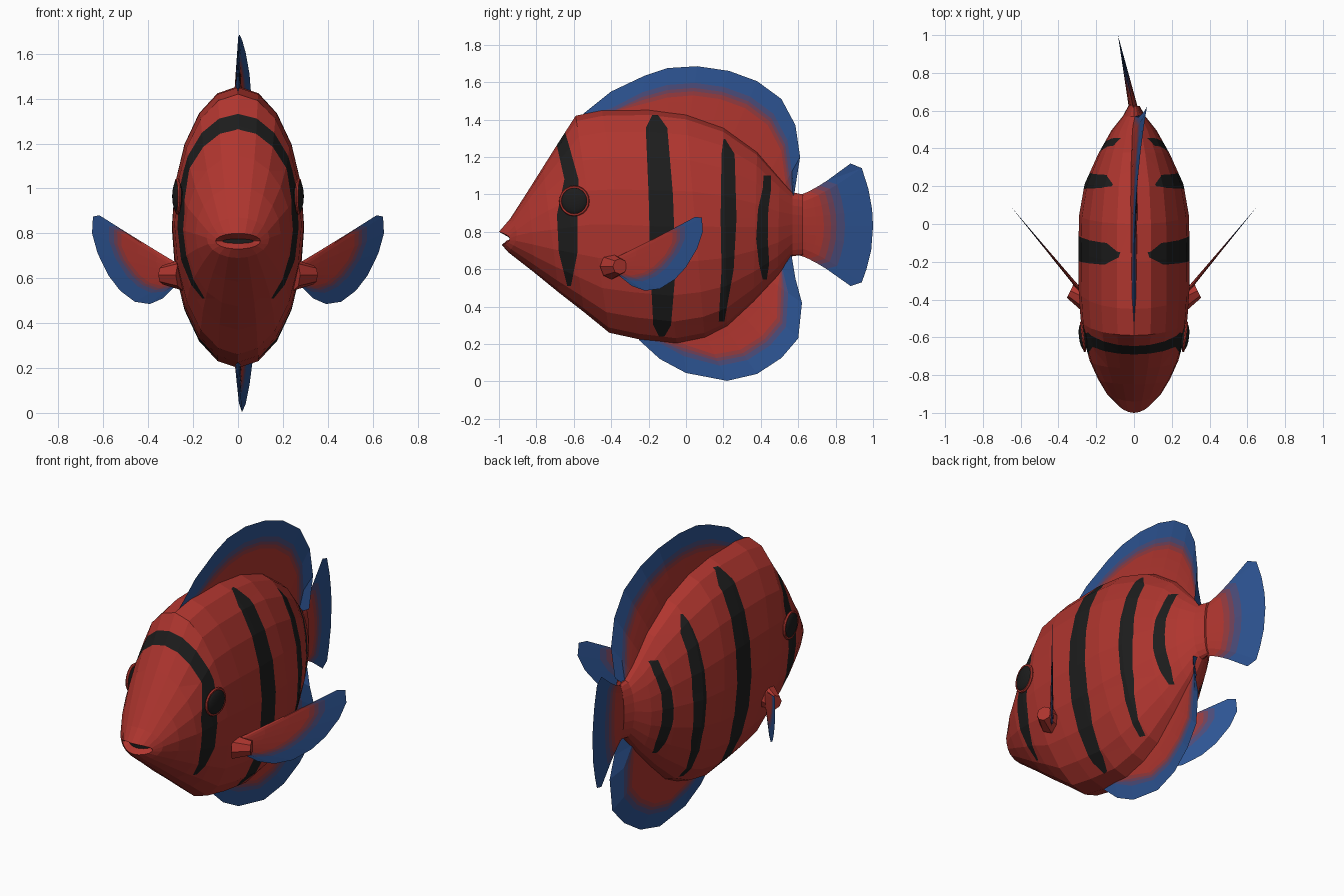
import bpy, bmesh, math
from mathutils import Vector

if "Cube" in bpy.data.objects:
    bpy.data.objects.remove(bpy.data.objects["Cube"], do_unlink=True)


def material(name, r, g, b):
    m = bpy.data.materials.new(name)
    m.use_nodes = True
    m.diffuse_color = (r, g, b, 1)
    node = m.node_tree.nodes["Principled BSDF"]
    node.inputs["Base Color"].default_value = (r, g, b, 1)
    node.inputs["Roughness"].default_value = 0.8
    return m


RED = material("red", 0.43, 0.036, 0.028)
BLACK = material("black", 0.012, 0.012, 0.012)
DUSK = material("dusky red", 0.29, 0.042, 0.048)
MAUVE = material("mauve", 0.16, 0.053, 0.1)
PLUM = material("plum blue", 0.07, 0.07, 0.19)
BLUE = material("blue", 0.026, 0.088, 0.29)


def finish(name, bm, mats):
    bmesh.ops.recalc_face_normals(bm, faces=bm.faces)
    mesh = bpy.data.meshes.new(name)
    bm.to_mesh(mesh)
    bm.free()
    for m in mats:
        mesh.materials.append(m)
    ob = bpy.data.objects.new(name, mesh)
    bpy.context.collection.objects.link(ob)
    return ob


# Body: tilted elliptical rings (top y, top z, bottom y, bottom z, half width, bow)
RINGS = [
    (-.955, .775, -.955, .755, .07, .03),
    (-1.0, .80, -.985, .73, .10, .05),
    (-.94, .87, -.95, .69, .14, .04),
    (-.85, 1.01, -.815, .585, .19, .01),
    (-.765, 1.145, -.68, .475, .235, 0),
    (-.68, 1.28, -.545, .37, .265, 0),
    (-.59, 1.42, -.41, .26, .283, 0),
    (-.45, 1.45, -.25, .225, .293, 0),
    (-.2, 1.455, -.05, .20, .295, 0),
    (0, 1.43, .1, .23, .29, 0),
    (.2, 1.36, .22, .29, .262, 0),
    (.38, 1.23, .36, .42, .19, 0),
    (.5, 1.09, .49, .56, .12, 0),
    (.57, 1.01, .57, .67, .06, 0),
    (.625, 1.0, .625, .675, .03, 0),
]
SIDES = 20
bm = bmesh.new()
loops = []
for yt, zt, yb, zb, w, bow in RINGS:
    top, bot = Vector((0, yt, zt)), Vector((0, yb, zb))
    mid, half = (top + bot) / 2, (top - bot) / 2
    loop = []
    for i in range(SIDES):
        a = math.tau * i / SIDES
        s = math.sin(a)
        loop.append(bm.verts.new(mid + half * math.cos(a) + Vector((w * s, bow * s * s, 0))))
    loops.append(loop)
for a, b in zip(loops, loops[1:]):
    for i in range(SIDES):
        j = (i + 1) % SIDES
        bm.faces.new((a[i], a[j], b[j], b[i]))
bm.faces.new(loops[0]).material_index = 1
bm.faces.new(loops[-1])

# Stripes: (z, front y, back y) levels, cut into the body faces
STRIPES = [
    [(1.36, -.69, -.655), (1.26, -.69, -.625), (1.08, -.65, -.575), (.89, -.69, -.58),
     (.69, -.68, -.58), (.51, -.635, -.615)],
    [(1.425, -.18, -.15), (1.355, -.215, -.10), (1.0, -.2, -.07), (.6, -.19, -.055),
     (.3, -.175, -.08), (.24, -.145, -.115)],
    [(1.295, .2, .21), (1.215, .19, .26), (.87, .185, .27), (.6, .19, .255), (.32, .175, .205)],
    [(1.1, .415, .455), (1.03, .41, .455), (.92, .385, .44), (.76, .375, .437),
     (.63, .39, .445), (.545, .41, .432)],
]


def near(f, zlo, zhi, ylo, yhi):
    ys, zs = [v.co.y for v in f.verts], [v.co.z for v in f.verts]
    return min(zs) < zhi and max(zs) > zlo and min(ys) < yhi and max(ys) > ylo


def cut(box, co, no):
    faces = [f for f in bm.faces if near(f, *box)]
    edges = {e for f in faces for e in f.edges}
    verts = {v for f in faces for v in f.verts}
    bmesh.ops.bisect_plane(bm, geom=faces + list(edges) + list(verts),
                           dist=1e-5, plane_co=co, plane_no=no)


for stripe in STRIPES:
    for (z1, a1, b1), (z2, a2, b2) in zip(stripe, stripe[1:]):
        box = (z2 + 1e-4, z1 - 1e-4, min(a1, a2), max(b1, b2))
        for z in (z1, z2):
            cut(box, (0, 0, z), (0, 0, 1))
        for p, q in ((a1, a2), (b1, b2)):
            cut(box, (0, p, z1), Vector((0, z2 - z1, p - q)).normalized())
        for f in bm.faces:
            c = f.calc_center_median()
            if z2 < c.z < z1:
                t = (z1 - c.z) / (z1 - z2)
                if a1 + (a2 - a1) * t < c.y < b1 + (b2 - b1) * t:
                    f.material_index = 1
finish("body", bm, [RED, BLACK])


# Fins: lens-shaped sheets from a base line to an outer edge, banded by depth
def fin(name, base, outer, depth, thick, bend, flare=1.0):
    bm = bmesh.new()
    n = len(outer)
    for side in (-1, 1):
        grid = []
        for i, (b, o) in enumerate(zip(base, outer)):
            length = math.dist(b, o) + 1e-6
            vs = [max(0, 1 - depth * k / length) for k in (1.75, 1.5, 1.3, 1, 0)]
            vs = [0, vs[0] * .35, vs[0] * .7] + vs
            col = []
            for v in vs:
                y = b[0] + (o[0] - b[0]) * v
                z = b[1] + (o[1] - b[1]) * v ** flare
                t = thick * (1 - v) * math.sin(math.pi * i / (n - 1)) ** .5 if 0 < i < n - 1 else 0
                col.append(bm.verts.new((bend(y, v) + side * t, y, z)))
            grid.append(col)
        for p, q in zip(grid, grid[1:]):
            for k in range(len(p) - 1):
                f = bm.faces.new((p[k], p[k + 1], q[k + 1], q[k]))
                f.material_index = max(0, k - 2)
    bmesh.ops.remove_doubles(bm, verts=bm.verts, dist=1e-5)
    bmesh.ops.dissolve_degenerate(bm, edges=bm.edges, dist=1e-5)
    return finish(name, bm, [RED, DUSK, MAUVE, PLUM, BLUE])


def sweep(y, v):
    return .065 * max(0, (y + .2) / .8) ** 2 * v


fin("dorsal_fin",
    [(-.55, 1.42), (-.4, 1.44), (-.25, 1.44), (-.1, 1.43), (.02, 1.41), (.14, 1.37),
     (.25, 1.31), (.36, 1.22), (.45, 1.12), (.52, 1.04), (.57, .98)],
    [(-.55, 1.43), (-.4, 1.55), (-.22, 1.635), (-.1, 1.675), (.06, 1.685), (.23, 1.66),
     (.38, 1.605), (.51, 1.51), (.585, 1.37), (.61, 1.2), (.58, 1.01)],
    .09, .018, sweep)
fin("anal_fin",
    [(-.25, .23), (-.15, .22), (-.02, .22), (.1, .25), (.2, .3), (.29, .37),
     (.37, .45), (.45, .54), (.51, .61), (.56, .68)],
    [(-.25, .22), (-.14, .12), (0, .045), (.22, .003), (.38, .04), (.51, .125),
     (.6, .23), (.62, .42), (.585, .55), (.565, .67)],
    .09, .018, sweep)

tail = [(.88, 1.165), (.94, 1.14), (.975, 1.03), (.995, .92), (1.0, .83), (.99, .7),
        (.965, .6), (.94, .53), (.88, .51)]
fin("tail_fin", [(.6, .995 - .04 * i) for i in range(len(tail))], tail,
    .15, .025, lambda y, v: -.085 * (y - .6) / .4, 1.3)

paddle = [(-.03, .835), (.05, .88), (.085, .875), (.09, .8), (.06, .71), (0, .61),
          (-.06, .545), (-.14, .495), (-.22, .485), (-.29, .51)]
for s, label in ((1, "left"), (-1, "right")):
    fin(label + "_pectoral_fin", [(-.37, .665 - .01 * i) for i in range(len(paddle))], paddle,
        .1, .014, lambda y, v: s * (.285 + (y + .35) * .83))

    # Fleshy socket of the side fin
    bpy.ops.mesh.primitive_cone_add(vertices=8, radius1=.07, radius2=.042, depth=.1,
                                    location=(s * .292, -.375, .615),
                                    rotation=(0, s * math.pi / 2, s * .45))
    ob = bpy.context.object
    ob.name = label + "_fin_socket"
    ob.data.materials.append(RED)

    # Eye with a thin lid ring
    turn = (0, s * math.pi / 2, -s * .12)
    spot = (s * .27, -.597, .965)
    bpy.ops.mesh.primitive_uv_sphere_add(segments=20, ring_count=10, radius=.072,
                                         location=spot, rotation=turn)
    ob = bpy.context.object
    ob.name = label + "_eye"
    ob.scale.z = .3
    ob.data.materials.append(BLACK)
    bpy.ops.object.shade_smooth_by_angle()
    bpy.ops.mesh.primitive_torus_add(major_segments=20, minor_segments=6, major_radius=.074,
                                     minor_radius=.008, location=spot, rotation=turn)
    ob = bpy.context.object
    ob.name = label + "_eye_rim"
    ob.data.materials.append(RED)
